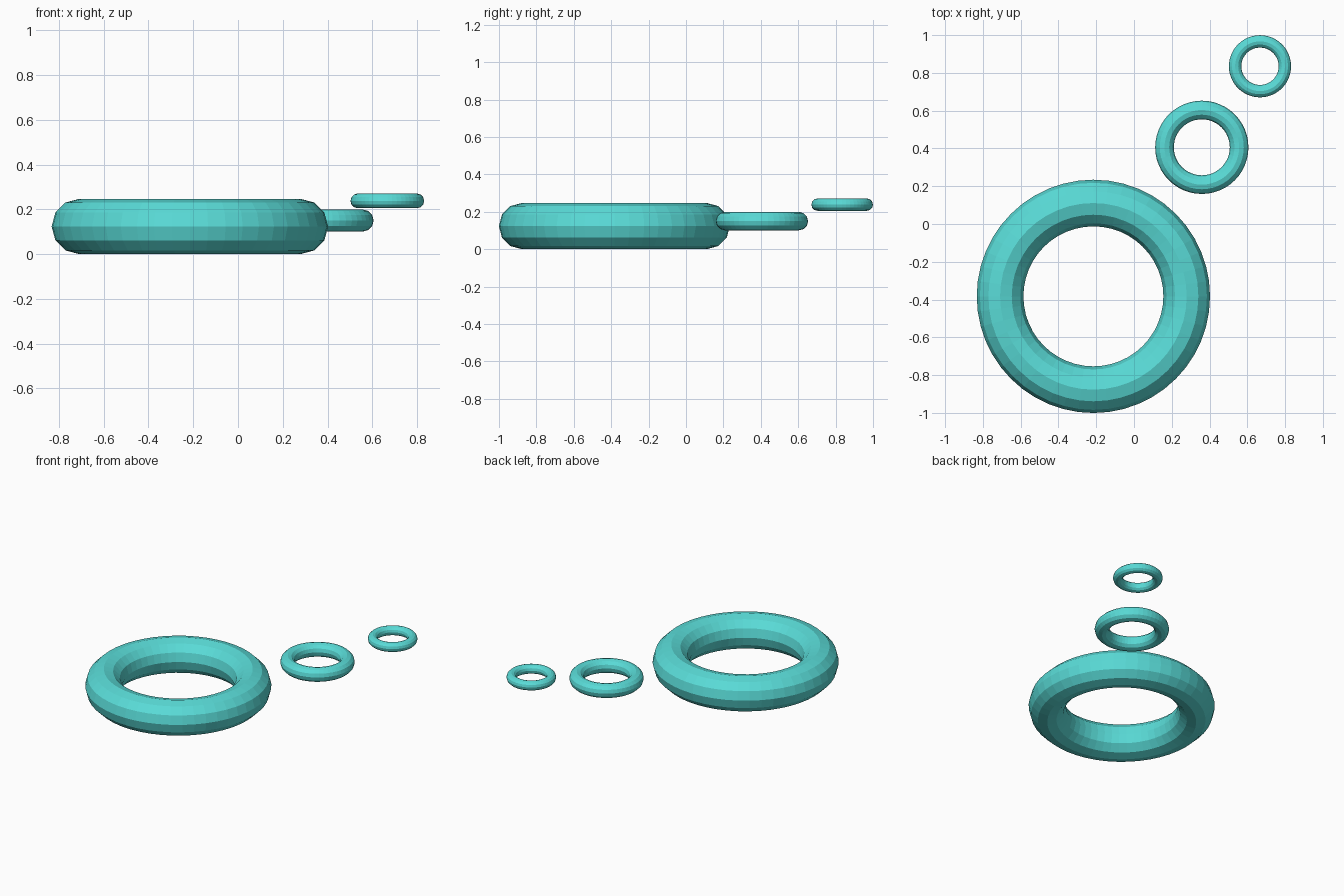
import bpy

if "Cube" in bpy.data.objects:
    bpy.data.objects.remove(bpy.data.objects["Cube"])

# Shared teal material
teal = bpy.data.materials.new("teal")
teal.diffuse_color = (0.10, 0.71, 0.68, 1.0)
teal.use_nodes = True
teal.node_tree.nodes["Principled BSDF"].inputs["Base Color"].default_value = teal.diffuse_color


def ring(name, location, major):
    """Flat-shaded ring whose tube radius is a quarter of its main radius."""
    bpy.ops.mesh.primitive_torus_add(
        location=location, major_radius=major, minor_radius=major / 4,
        major_segments=48, minor_segments=12)
    obj = bpy.context.object
    obj.name = name
    obj.data.materials.append(teal)
    bpy.ops.object.shade_flat()
    return obj


# Three rings shrinking and rising along a diagonal
ring("large_ring", (-0.215, -0.383, 0.1235), 0.494)
ring("medium_ring", (0.359, 0.406, 0.150), 0.1975)
ring("small_ring", (0.667, 0.835, 0.238), 0.1317)
